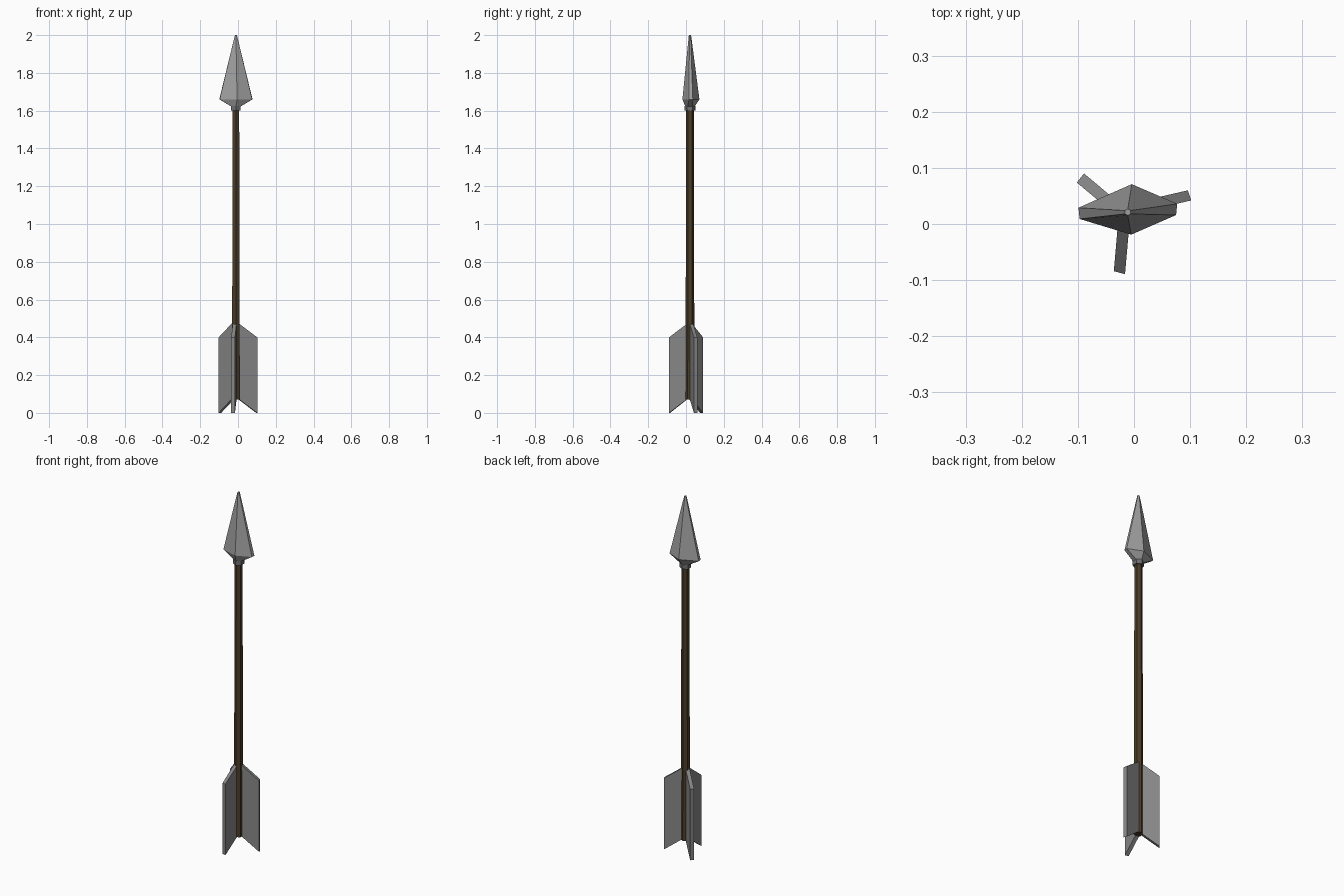
import bpy, bmesh, math
from mathutils import Vector

if "Cube" in bpy.data.objects:
    bpy.data.objects.remove(bpy.data.objects["Cube"])

AXIS = Vector((-0.011, 0.021))   # arrow axis in plan


def material(name, rgb):
    m = bpy.data.materials.new(name)
    m.diffuse_color = (*rgb, 1)
    m.use_nodes = True
    m.node_tree.nodes["Principled BSDF"].inputs["Base Color"].default_value = m.diffuse_color
    return m


def loft(name, rings, mat):
    """Bridge equal-sized rings of points and cap both ends."""
    bm = bmesh.new()
    loops = [[bm.verts.new(p) for p in ring] for ring in rings]
    n = len(loops[0])
    for a, b in zip(loops, loops[1:]):
        for i in range(n):
            j = (i + 1) % n
            bm.faces.new((a[i], a[j], b[j], b[i]))
    bm.faces.new(loops[0][::-1])
    bm.faces.new(loops[-1])
    bmesh.ops.recalc_face_normals(bm, faces=bm.faces)
    me = bpy.data.meshes.new(name)
    bm.to_mesh(me)
    bm.free()
    me.materials.append(mat)
    ob = bpy.data.objects.new(name, me)
    bpy.context.collection.objects.link(ob)
    return ob


def hexagon(r, z):
    # corners face front and back
    return [(AXIS.x + r * math.cos(math.radians(30 + 60 * k)),
             AXIS.y + r * math.sin(math.radians(30 + 60 * k)), z) for k in range(6)]


wood = material("dark_wood", (0.07, 0.045, 0.02))
steel = material("steel", (0.35, 0.35, 0.35))
dark_steel = material("dark_steel", (0.16, 0.16, 0.16))
feather = material("feather", (0.24, 0.24, 0.24))

# Shaft, slightly tapered
loft("shaft", [hexagon(0.024, 0.07), hexagon(0.020, 1.62)], wood)

# Collar under the head
loft("collar", [hexagon(0.029, 1.60), hexagon(0.029, 1.625)], dark_steel)

# Flattened six-sided head
widest = [(0.077, 0.036), (-0.004, 0.071), (-0.099, 0.029),
          (-0.097, 0.009), (-0.005, -0.019), (0.075, 0.016)]
loft("arrow_head", [hexagon(0.024, 1.62),
                    [(x, y, 1.66) for x, y in widest],
                    hexagon(0.006, 2.0)], steel)

# Three swept vanes: outer edge corners in plan, and direction of the vane
vanes = [((0.102, 0.042), (0.096, 0.060), 13),
         ((-0.089, 0.090), (-0.102, 0.074), 140),
         ((-0.036, -0.084), (-0.016, -0.0895), 265)]
for k, (p, q, ang) in enumerate(vanes, 1):
    d = Vector((math.cos(math.radians(ang)), math.sin(math.radians(ang))))
    sides = []
    for c in (Vector(p), Vector(q)):
        inner = c - d * ((c - AXIS).dot(d) - 0.012)
        sides.append([(inner.x, inner.y, 0.075), (c.x, c.y, 0.0),
                      (c.x, c.y, 0.40), (inner.x, inner.y, 0.475)])
    loft(f"vane_{k}", sides, feather)
